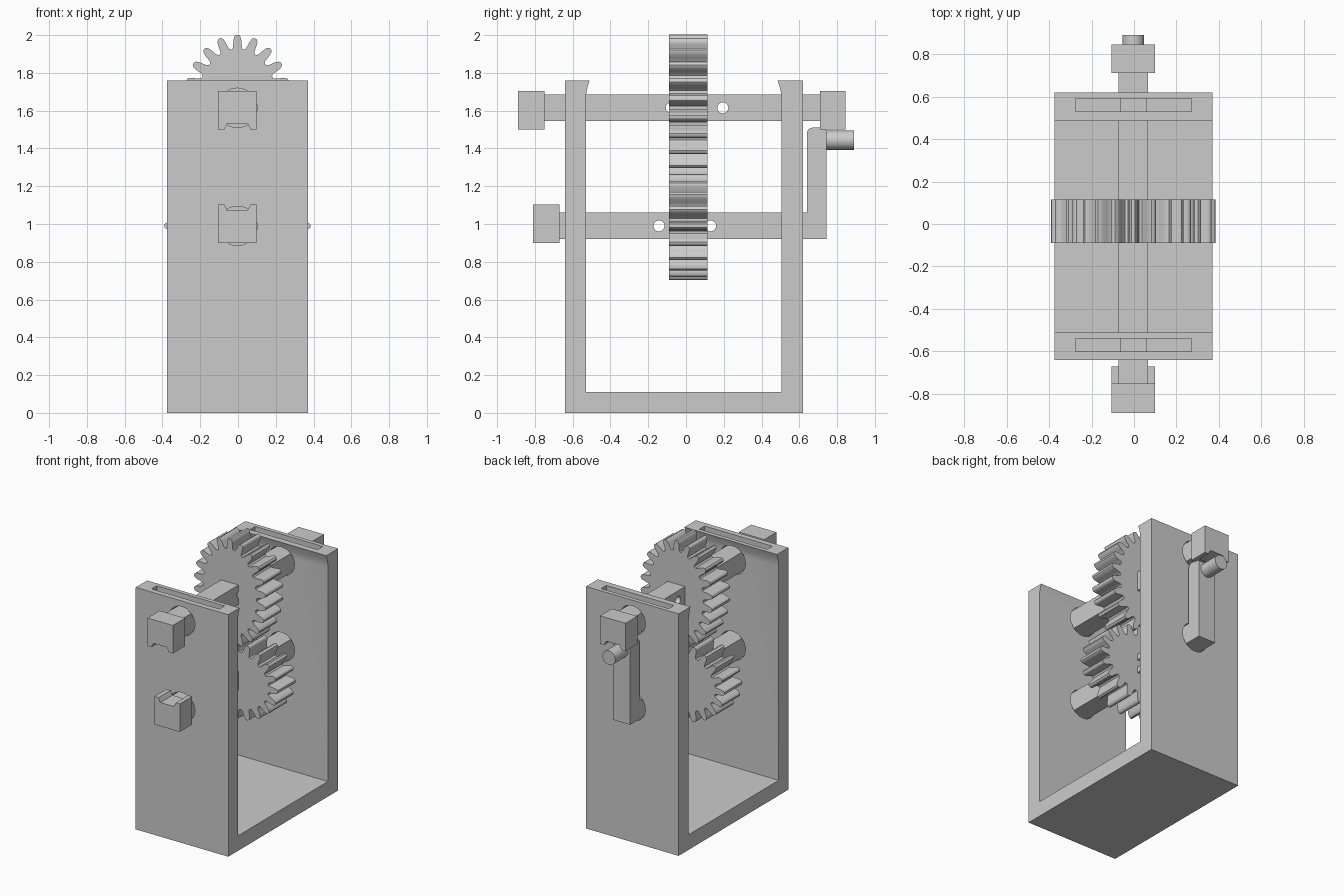
import bpy, bmesh, math
from mathutils import Vector

if "Cube" in bpy.data.objects:
    bpy.data.objects.remove(bpy.data.objects["Cube"], do_unlink=True)

grey = bpy.data.materials.new("light grey plastic")
grey.use_nodes = True
grey.diffuse_color = (0.6, 0.6, 0.6, 1)
grey.node_tree.nodes["Principled BSDF"].inputs["Base Color"].default_value = (0.6, 0.6, 0.6, 1)

CX = -0.003                      # centre line of the mechanism
UPPER, LOWER = 1.615, 0.99       # axle heights
HALF = 0.07                      # half width of the square axles


def extrude(name, outline, axis, start, end):
    """Extrude a closed 2D outline: axis 'x' takes (y, z), axis 'y' takes (x, z)."""
    bm = bmesh.new()
    place = (lambda a, b: (start, a, b)) if axis == "x" else (lambda a, b: (a, start, b))
    face = bm.faces.new([bm.verts.new(place(a, b)) for a, b in outline])
    grown = bmesh.ops.extrude_face_region(bm, geom=[face])
    verts = [v for v in grown["geom"] if isinstance(v, bmesh.types.BMVert)]
    step = end - start
    bmesh.ops.translate(bm, verts=verts, vec=(step, 0, 0) if axis == "x" else (0, step, 0))
    bmesh.ops.recalc_face_normals(bm, faces=bm.faces)
    mesh = bpy.data.meshes.new(name)
    bm.to_mesh(mesh)
    bm.free()
    mesh.materials.append(grey)
    obj = bpy.data.objects.new(name, mesh)
    bpy.context.collection.objects.link(obj)
    return obj


def box(name, x, y, z):
    return extrude(name, [(x[0], z[0]), (x[1], z[0]), (x[1], z[1]), (x[0], z[1])], "y", *y)


def rod(name, a, b, radius, axis, start, end, sides=48):
    ring = [(a + radius * math.cos(math.tau * i / sides),
             b + radius * math.sin(math.tau * i / sides)) for i in range(sides)]
    return extrude(name, ring, axis, start, end)


def activate(obj):
    bpy.ops.object.select_all(action="DESELECT")
    obj.select_set(True)
    bpy.context.view_layer.objects.active = obj


def cut(obj, cutters):
    for cutter in cutters:
        cutter.hide_render = True
        mod = obj.modifiers.new("cut", "BOOLEAN")
        mod.operation, mod.solver, mod.object = "DIFFERENCE", "EXACT", cutter
        activate(obj)
        bpy.ops.object.modifier_apply(modifier=mod.name)
        bpy.data.objects.remove(cutter, do_unlink=True)


def smooth(obj):
    activate(obj)
    bpy.ops.object.shade_smooth_by_angle(angle=math.radians(35))


# U-shaped frame with flared lips at the top of both walls
lip = [(0, 1.67), (0.003, 1.70), (0.01, 1.73), (0.02, 1.76)]
profile = [(-0.64, 0), (0.62, 0), (0.62, 1.76)]
profile += [(0.505 - d, z) for d, z in reversed(lip)]
profile += [(0.505, 0.11), (-0.53, 0.11)]
profile += [(-0.53 + d, z) for d, z in lip] + [(-0.64, 1.76)]
frame = extrude("frame", profile, "x", -0.375, 0.37)
cutters = [rod("axle_hole", CX, z, 0.104, "y", -0.8, 0.8) for z in (UPPER, LOWER)]
cutters += [box("lip_slot", (-0.275, 0.27), y, (1.70, 1.9))
            for y in ((-0.60, -0.54), (0.53, 0.59))]
cut(frame, cutters)
smooth(frame)

# Square axles with round pin holes on both sides of the gears
for name, z, ends, pins in (("upper_axle", UPPER, (-0.76, 0.72), (-0.078, 0.195)),
                            ("lower_axle", LOWER, (-0.68, 0.70), (-0.143, 0.13))):
    axle = box(name, (CX - HALF, CX + HALF), ends, (z - HALF, z + HALF))
    cut(axle, [rod("pin_hole", y, z, 0.029, "x", -0.3, 0.3, 32) for y in pins])
    smooth(axle)


# Oval gears: teeth evenly spaced along the pitch curve
def oval_gear(name, z, long_axis_angle, teeth=22, a=0.387, b=0.289, depth=0.075):
    def point(t):
        r = 2 * a * b / ((a + b) - (a - b) * math.cos(2 * t))
        return Vector((r * math.cos(t), r * math.sin(t)))

    count = 2200
    curve = [point(math.tau * i / count) for i in range(count + 1)]
    length = [0.0]
    for p, q in zip(curve, curve[1:]):
        length.append(length[-1] + (q - p).length)

    # one tooth: (share of the pitch, share of the depth)
    side = [(0.5, 0), (0.4, 0.03), (0.33, 0.15), (0.28, 0.4), (0.23, 0.68),
            (0.17, 0.88), (0.09, 0.98)]
    tooth = [(-u, h) for u, h in side] + [(0, 1)] + [(u, h) for u, h in reversed(side[1:])]
    c, s = math.cos(long_axis_angle), math.sin(long_axis_angle)
    outline, k = [], 0
    for i in range(teeth):
        for u, h in tooth:
            target = ((i + u) / teeth % 1) * length[-1]
            k = min(range(count), key=lambda j: abs(length[j] - target))
            tangent = (curve[(k + 1) % count] - curve[k - 1 if k else count - 1]).normalized()
            inward = Vector((-tangent.y, tangent.x))
            p = curve[k] + inward * depth * (1 - h)
            outline.append((CX + p.x * c - p.y * s, z + p.x * s + p.y * c))
    gear = extrude(name, outline, "y", -0.09, 0.115)
    smooth(gear)


oval_gear("upper_gear", UPPER, math.pi / 2)
oval_gear("lower_gear", LOWER, 0)


# Square end caps with a tapered groove on one side
def end_cap(name, z, y, groove_side):
    w, s = 0.102, groove_side
    shape = [(-w, -w), (w, -w), (w, w), (0.07, w), (0.054, HALF),
             (-0.054, HALF), (-0.07, w), (-w, w)]
    extrude(name, [(CX + u, z + s * v) for u, v in shape], "y", *y)


end_cap("upper_front_cap", UPPER - 0.012, (-0.89, -0.75), -1)
end_cap("upper_back_cap", UPPER - 0.012, (0.71, 0.845), -1)
end_cap("lower_front_cap", LOWER + 0.012, (-0.81, -0.67), 1)

# Crank arm with a rounded inner top edge, and its handle
arm_top, inner, r = 1.51, 0.64, 0.03
arm = [(0.745, LOWER - HALF), (0.745, arm_top - 0.015), (0.73, arm_top)]
arm += [(inner + r - r * math.sin(t), arm_top - r + r * math.cos(t))
        for t in (i * math.pi / 12 for i in range(7))]
arm += [(inner, LOWER - HALF)]
smooth(extrude("crank_arm", arm, "x", CX - HALF, CX + HALF))
smooth(rod("crank_handle", CX, 1.444, 0.051, "y", 0.73, 0.89, 32))
